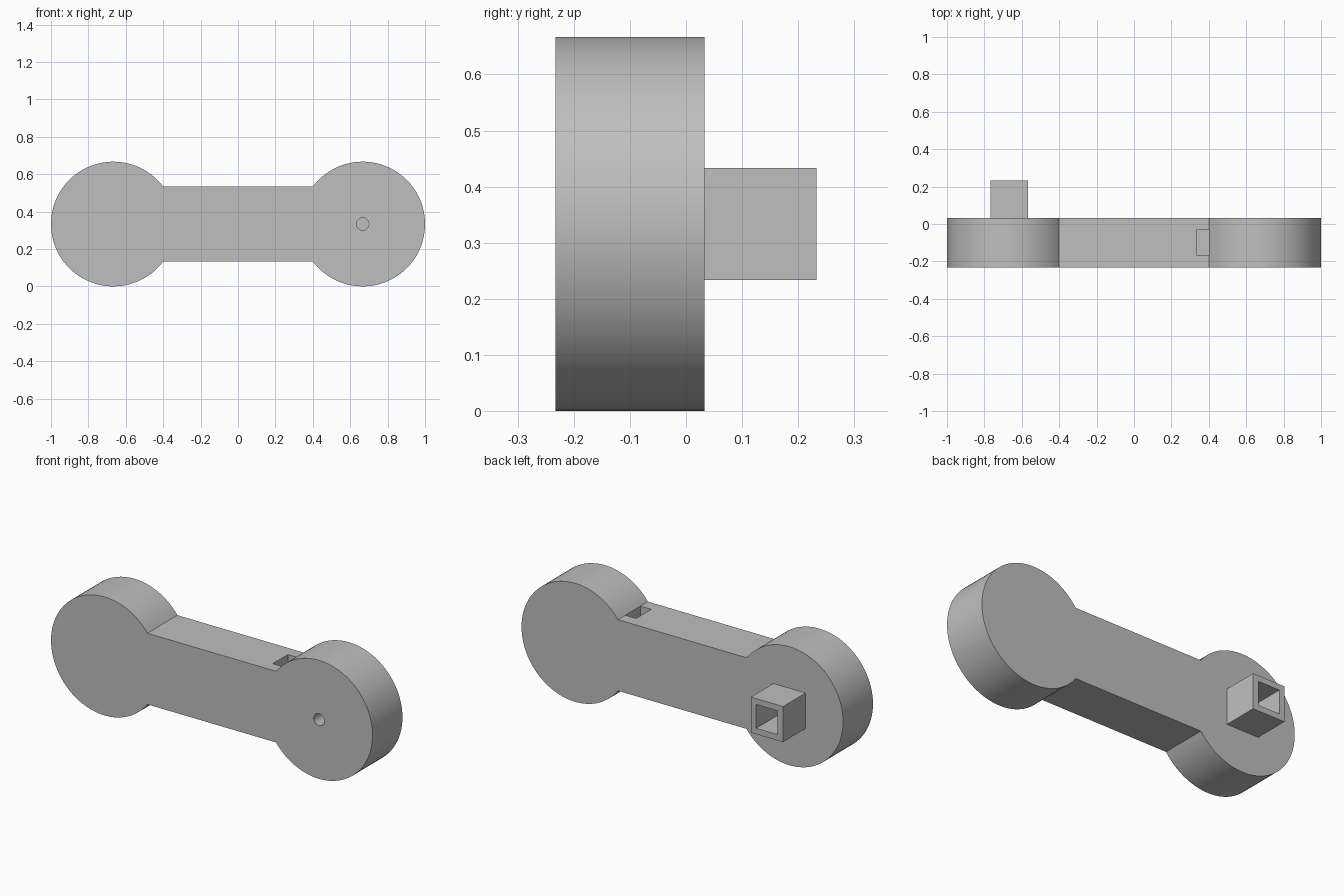
import bpy, bmesh, math
from mathutils import Matrix, Vector

old = bpy.data.objects.get("Cube")
if old:
    bpy.data.objects.remove(old, do_unlink=True)

R, MID = 1 / 3, 1 / 3            # end disc radius, centre height
HALF_BAR = 0.2                   # half the bar height
FRONT, BACK = -0.233, 0.033      # body thickness range along y
END_X = 2 / 3

grey = bpy.data.materials.new("plain grey")
grey.use_nodes = True
colour = (0.52, 0.52, 0.52, 1)
grey.diffuse_color = colour
grey.node_tree.nodes["Principled BSDF"].inputs["Base Color"].default_value = colour


def finish(bm, name):
    bmesh.ops.recalc_face_normals(bm, faces=bm.faces)
    mesh = bpy.data.meshes.new(name)
    bm.to_mesh(mesh)
    bm.free()
    mesh.materials.append(grey)
    obj = bpy.data.objects.new(name, mesh)
    bpy.context.collection.objects.link(obj)
    return obj


def box(name, low, high):
    low, high = Vector(low), Vector(high)
    bm = bmesh.new()
    bmesh.ops.create_cube(bm, size=1, matrix=Matrix.Translation((low + high) / 2)
                          @ Matrix.Diagonal((*(high - low), 1)))
    return finish(bm, name)


def activate(obj):
    bpy.ops.object.select_all(action="DESELECT")
    obj.select_set(True)
    bpy.context.view_layer.objects.active = obj


def cut(obj, cutter):
    cutter.hide_render = True
    mod = obj.modifiers.new("cut", "BOOLEAN")
    mod.operation, mod.solver, mod.object = "DIFFERENCE", "EXACT", cutter
    activate(obj)
    bpy.ops.object.modifier_apply(modifier=mod.name)
    bpy.data.objects.remove(cutter, do_unlink=True)


# Body: two round ends joined by a straight bar, one outline extruded
start = math.pi - math.asin(HALF_BAR / R)
STEPS = 72
arc = [-start + 2 * start * i / STEPS for i in range(STEPS + 1)]
outline = [(s * (END_X + R * math.cos(a)), MID + s * R * math.sin(a))
           for s in (1, -1) for a in arc]
bm = bmesh.new()
face = bm.faces.new([bm.verts.new((x, FRONT, z)) for x, z in outline])
extruded = bmesh.ops.extrude_face_region(bm, geom=[face])
bmesh.ops.translate(bm, vec=(0, BACK - FRONT, 0),
                    verts=[v for v in extruded["geom"] if isinstance(v, bmesh.types.BMVert)])
body = finish(bm, "handle_body")

# Slot in the top of the bar
bar_top = MID + HALF_BAR
cut(body, box("slot_cutter", (0.333, -0.167, bar_top - 0.067), (0.4, -0.033, bar_top + 0.01)))

# Blind round hole in the front of one end
bm = bmesh.new()
bmesh.ops.create_cone(bm, cap_ends=True, segments=32, radius1=0.033, radius2=0.033, depth=0.266,
                      matrix=Matrix.Translation((END_X, FRONT, MID))
                      @ Matrix.Rotation(math.pi / 2, 4, "X"))
cut(body, finish(bm, "hole_cutter"))
activate(body)
bpy.ops.object.shade_smooth_by_angle(angle=math.radians(30))

# Square hollow peg on the back of the other end
peg = box("square_peg", (-END_X - 0.1, BACK, MID - 0.1), (-END_X + 0.1, 0.233, MID + 0.1))
cut(peg, box("socket_cutter", (-END_X - 0.067, BACK - 0.01, MID - 0.067),
             (-END_X + 0.067, 0.25, MID + 0.067)))
